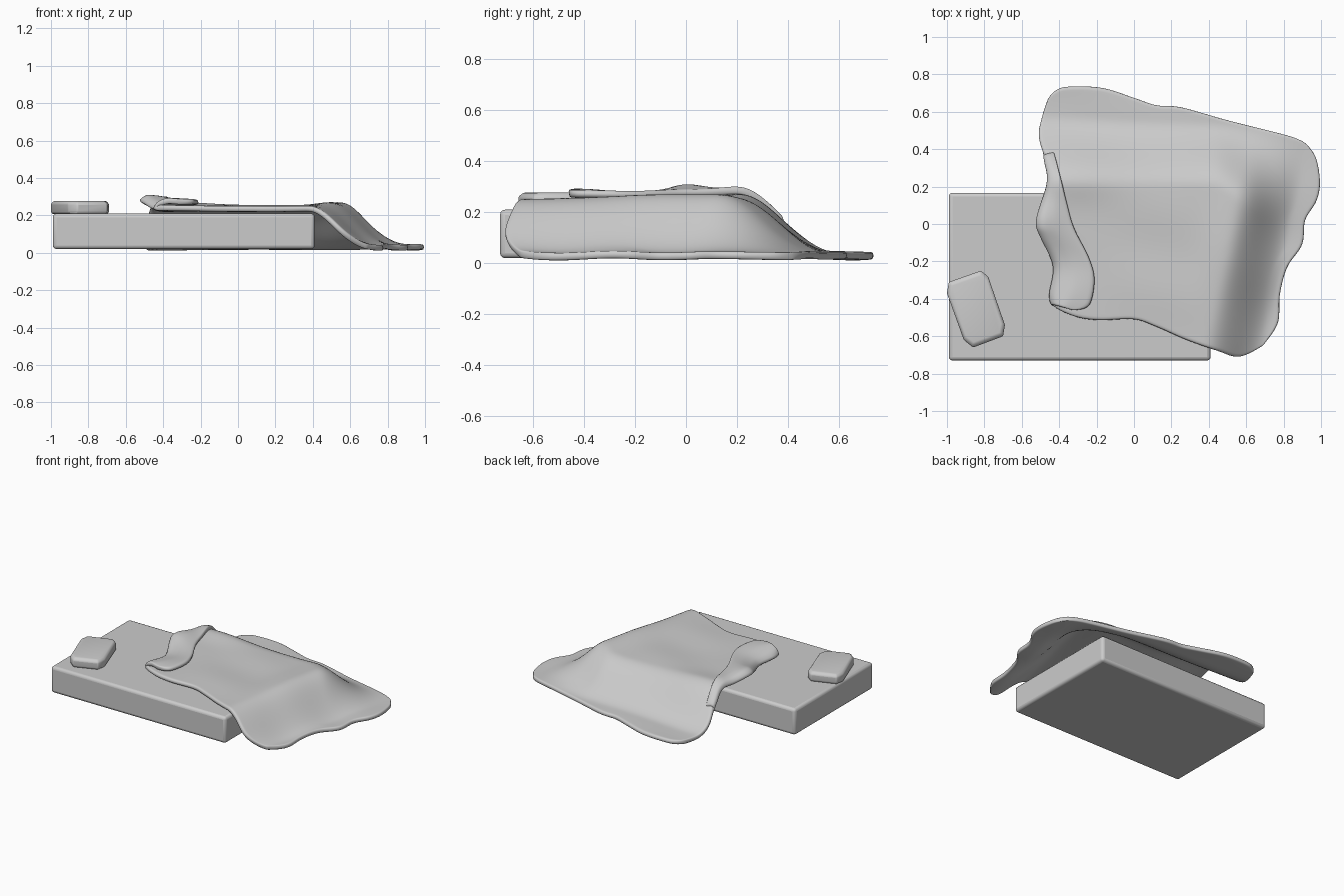
import bpy, math
from mathutils import Vector

if "Cube" in bpy.data.objects:
    bpy.data.objects.remove(bpy.data.objects["Cube"])


def make_mesh(name, verts, faces, angle):
    mesh = bpy.data.meshes.new(name)
    mesh.from_pydata(verts, [], faces)
    ob = bpy.data.objects.new(name, mesh)
    bpy.context.collection.objects.link(ob)
    bpy.ops.object.select_all(action='DESELECT')
    bpy.context.view_layer.objects.active = ob
    ob.select_set(True)
    bpy.ops.object.shade_smooth_by_angle(angle=math.radians(angle))
    return ob


def bevel(ob, width, segments):
    m = ob.modifiers.new("soft_edges", 'BEVEL')
    m.width, m.segments = width, segments


def loft(name, outline, layers, angle):
    """Stack scaled copies of an outline; layers are (z, scale)."""
    n = len(outline)
    cx, cy = (sum(p[i] for p in outline) / n for i in (0, 1))
    verts = [(cx + (x - cx) * s, cy + (y - cy) * s, z) for z, s in layers for x, y in outline]
    faces = [(k * n + i, k * n + (i + 1) % n, (k + 1) * n + (i + 1) % n, (k + 1) * n + i)
             for k in range(len(layers) - 1) for i in range(n)]
    top = (len(layers) - 1) * n
    faces += [tuple(range(n))[::-1], tuple(range(top, top + n))]
    return make_mesh(name, verts, faces, angle)


# Mattress
mattress = loft("mattress", [(-0.99, -0.73), (0.41, -0.73), (0.41, 0.167), (-0.99, 0.167)],
                [(0.02, 1), (0.21, 1)], 60)
bevel(mattress, 0.02, 3)

# Pillow
pillow_outline = [(-1.0, -0.37), (-0.91, -0.62), (-0.86, -0.66), (-0.70, -0.60),
                  (-0.69, -0.54), (-0.78, -0.28), (-0.82, -0.25), (-0.99, -0.31)]
pillow = loft("pillow", pillow_outline, [(0.207, 0.95), (0.218, 1), (0.262, 1), (0.277, 0.9)], 50)
bevel(pillow, 0.008, 2)


# Blanket: a patch between four edge curves, draped by a height function
def sample(points, t):
    """Catmull-Rom curve through points, parametrised by chord length."""
    p = [Vector(q) for q in points]
    d = [0.0]
    for a, b in zip(p, p[1:]):
        d.append(d[-1] + (b - a).length)
    s = t * d[-1]
    i = max(k for k in range(len(p) - 1) if d[k] <= s + 1e-9)
    f = (s - d[i]) / (d[i + 1] - d[i])
    a, b, c, e = p[max(i - 1, 0)], p[i], p[i + 1], p[min(i + 2, len(p) - 1)]
    return 0.5 * (2 * b + (c - a) * f + (2 * a - 5 * b + 4 * c - e) * f * f
                  + (3 * b - a - 3 * c + e) * f ** 3)


def fall(x, a, b):
    t = min(max((x - a) / (b - a), 0), 1)
    return 1 - t * t * (3 - 2 * t)


def bump(x, c, w):
    return math.exp(-((x - c) / w) ** 2)


front = [(-0.44, -0.43), (-0.40, -0.46), (-0.30, -0.50), (-0.18, -0.515), (0.0, -0.51),
         (0.12, -0.55), (0.28, -0.62), (0.45, -0.68), (0.56, -0.71), (0.69, -0.65)]
right = [(0.69, -0.65), (0.77, -0.53), (0.78, -0.38), (0.82, -0.23), (0.90, -0.11),
         (0.915, 0.02), (0.975, 0.12), (0.995, 0.22), (0.975, 0.35), (0.93, 0.42)]
back = [(-0.46, 0.67), (-0.39, 0.73), (-0.18, 0.73), (0.0, 0.675), (0.12, 0.635),
        (0.25, 0.625), (0.5, 0.555), (0.85, 0.465), (0.93, 0.42)]
left = [(-0.44, -0.43), (-0.45, -0.37), (-0.43, -0.22), (-0.50, -0.06), (-0.52, 0.02),
        (-0.46, 0.22), (-0.475, 0.34), (-0.51, 0.47), (-0.49, 0.58), (-0.46, 0.67)]
flap_edge = [(-0.33, -0.46), (-0.24, -0.44), (-0.21, -0.30), (-0.24, -0.18), (-0.32, -0.02),
             (-0.36, 0.12), (-0.40, 0.28), (-0.43, 0.38)]


def height(x, y):
    start = 0.52 + 0.22 * y
    y_start = 0.2 - 0.2 * (1 - fall(x, 0.42, 0.75))
    f = fall(x, start, start + 0.33) * fall(y, y_start, 0.56 - 0.04 * x)
    z = 0.03 + 0.207 * f
    z += f * 0.022 * bump(x, start + 0.02, 0.13) * bump(y, 0, 0.35)
    z += 0.025 * bump(x, -0.35, 0.25) * bump(y, 0.24, 0.13)
    z += 0.04 * bump(x, -0.53, 0.09) * bump(y, 0, 0.16)
    wrinkle = math.sin(14 * y + 3 * x) * math.sin(5 * x + 1)
    return z + 0.004 * wrinkle


NU, NV, NF = 48, 44, 8
VF = 0.74   # share of the left edge that is folded over
c00, c10, c01, c11 = (Vector(p) for p in (front[0], front[-1], back[0], back[-1]))
edge_v = [(sample(left, j / NV), sample(right, j / NV)) for j in range(NV + 1)]
edge_u = [(sample(front, i / NU), sample(back, i / NU)) for i in range(NU + 1)]
verts, faces = [], []
for i in range(NU + 1):
    u = i / NU
    for j in range(NV + 1):
        v = j / NV
        p = ((1 - u) * edge_v[j][0] + u * edge_v[j][1]
             + (1 - v) * edge_u[i][0] + v * edge_u[i][1]
             - (1 - u) * (1 - v) * c00 - u * (1 - v) * c10
             - (1 - u) * v * c01 - u * v * c11)
        verts.append((p.x, p.y, height(p.x, p.y)))
        if i and j:
            a = (i - 1) * (NV + 1) + j - 1
            b = a + NV + 1
            faces.append((a, b, b + 1, a + 1))

# Flap: continues from the left edge and turns back over the blanket
JF = int(NV * VF)
base = len(verts)
for k in range(1, NF + 1):
    t = k / NF
    for j in range(JF + 1):
        start, end = edge_v[j][0], sample(flap_edge, j / JF)
        p = start.lerp(end, t)
        lift = 0.034 * min(1, math.sqrt(t * 2)) * fall(j / JF, 0.75, 1.1)
        crease = 0.006 * math.sin(math.pi * t) * math.cos(16 * p.y)
        verts.append((p.x, p.y, height(p.x, p.y) + lift + crease))
        if j:
            b = base + (k - 1) * (JF + 1) + j
            a = j if k == 1 else b - JF - 1
            faces.append((a - 1, a, b, b - 1))

blanket = make_mesh("blanket", verts, faces, 180)
thick = blanket.modifiers.new("thickness", 'SOLIDIFY')
thick.thickness, thick.offset = 0.03, 0
sub = blanket.modifiers.new("smooth", 'SUBSURF')
sub.levels = sub.render_levels = 1
